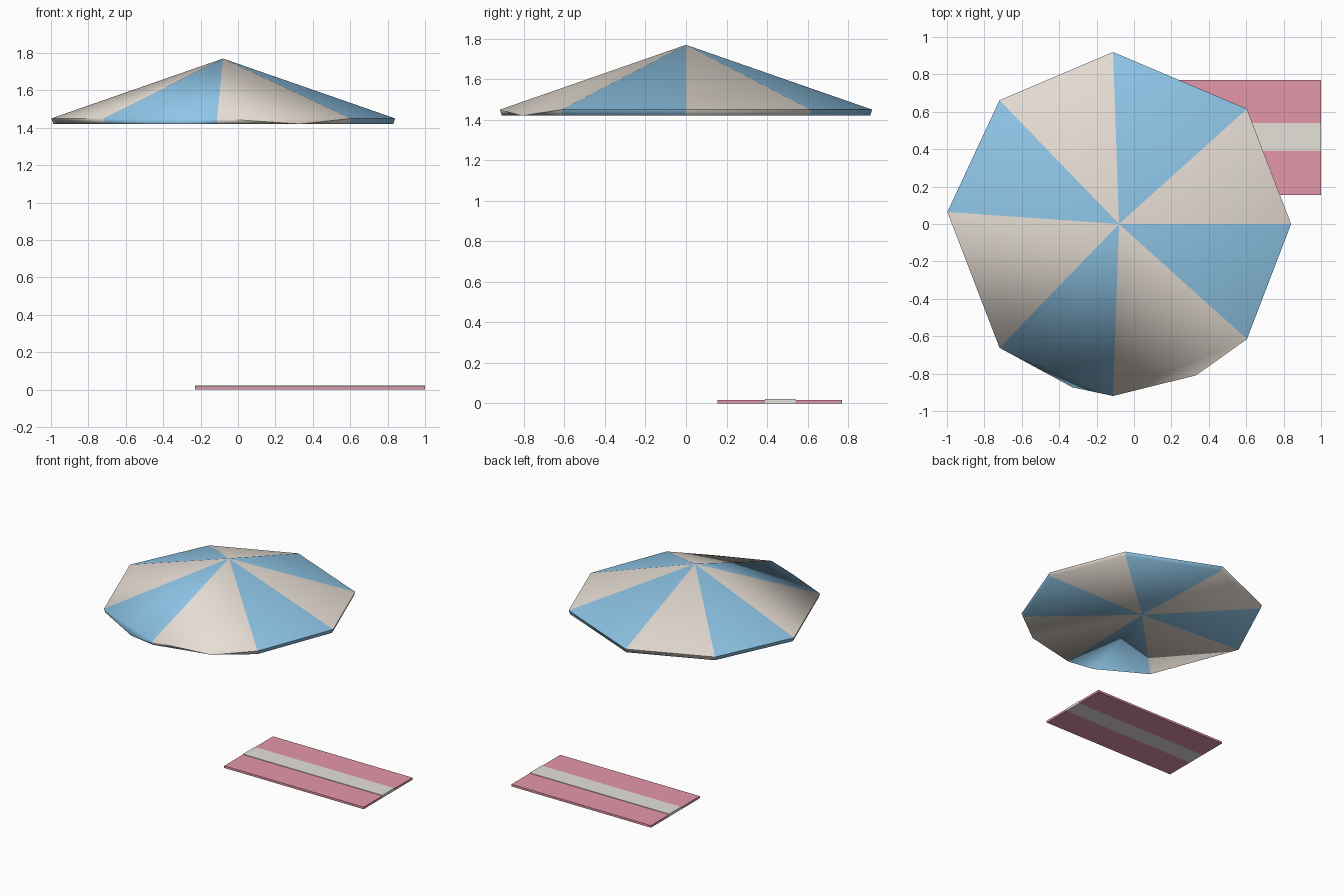
import bpy, bmesh, math

if "Cube" in bpy.data.objects:
    bpy.data.objects.remove(bpy.data.objects["Cube"])


def material(name, rgb):
    m = bpy.data.materials.new(name)
    lin = [((c / 255 + 0.055) / 1.055) ** 2.4 for c in rgb]
    m.diffuse_color = (*lin, 1)
    m.use_nodes = True
    m.node_tree.nodes["Principled BSDF"].inputs["Base Color"].default_value = m.diffuse_color
    return m


CREAM = material("canopy cream", (235, 226, 216))
BLUE = material("canopy blue", (143, 198, 232))
PINK = material("towel pink", (228, 150, 169))
PALE = material("towel pale stripe", (230, 225, 218))


def finish(bm, name, mats):
    bmesh.ops.recalc_face_normals(bm, faces=bm.faces[:])
    me = bpy.data.meshes.new(name)
    bm.to_mesh(me)
    bm.free()
    for m in mats:
        me.materials.append(m)
    ob = bpy.data.objects.new(name, me)
    bpy.context.collection.objects.link(ob)
    return ob


def canopy():
    """Shallow eight-sided cone with a short valance and a flat underside."""
    cx, rim_z, low_z = -0.08, 1.45, 1.42
    angles = [0, 42, 92, 134, 176, 226, 268, 318]
    bulges = {5: 254, 6: 297}          # wedges whose lower edge bows outward
    bm = bmesh.new()

    def point(angle, r, z):
        a = math.radians(angle)
        return bm.verts.new((cx + r * math.cos(a), r * math.sin(a), z))

    apex = bm.verts.new((cx, 0, 1.77))
    hub = bm.verts.new((cx, 0, low_z))
    rim = [point(a, 0.92, rim_z) for a in angles]
    low = [point(a, 0.91, low_z) for a in angles]
    for i in range(8):
        j = (i + 1) % 8
        edge = [low[i], low[j]]
        if i in bulges:
            edge.insert(1, point(bulges[i], 0.908, low_z))
        faces = [bm.faces.new((apex, rim[i], rim[j]))]
        if len(edge) == 2:
            faces.append(bm.faces.new((rim[i], low[i], low[j], rim[j])))
        else:
            faces += [bm.faces.new((rim[i], edge[0], edge[1])),
                      bm.faces.new((rim[i], edge[1], rim[j])),
                      bm.faces.new((rim[j], edge[1], edge[2]))]
        for a, b in zip(edge, edge[1:]):
            faces.append(bm.faces.new((hub, b, a)))
        for f in faces:
            f.material_index = i % 2   # alternate the panel colours
    ob = finish(bm, "parasol_canopy", [CREAM, BLUE])
    bpy.context.view_layer.objects.active = ob
    ob.select_set(True)
    bpy.ops.object.shade_smooth_by_angle(angle=math.radians(80))
    ob.select_set(False)


def slab(name, y0, y1, top, mat):
    """Flat strip of towel running along x."""
    x0, x1 = -0.23, 1.0
    bm = bmesh.new()
    bmesh.ops.create_cube(bm, size=1)
    for v in bm.verts:
        v.co = ((x0 + x1) / 2 + v.co.x * (x1 - x0),
                (y0 + y1) / 2 + v.co.y * (y1 - y0),
                (v.co.z + 0.5) * top)
    finish(bm, name, [mat])


canopy()
# towel: two pink sides and a slightly raised pale stripe
slab("towel_front", 0.155, 0.39, 0.017, PINK)
slab("towel_stripe", 0.39, 0.54, 0.021, PALE)
slab("towel_back", 0.54, 0.77, 0.017, PINK)
